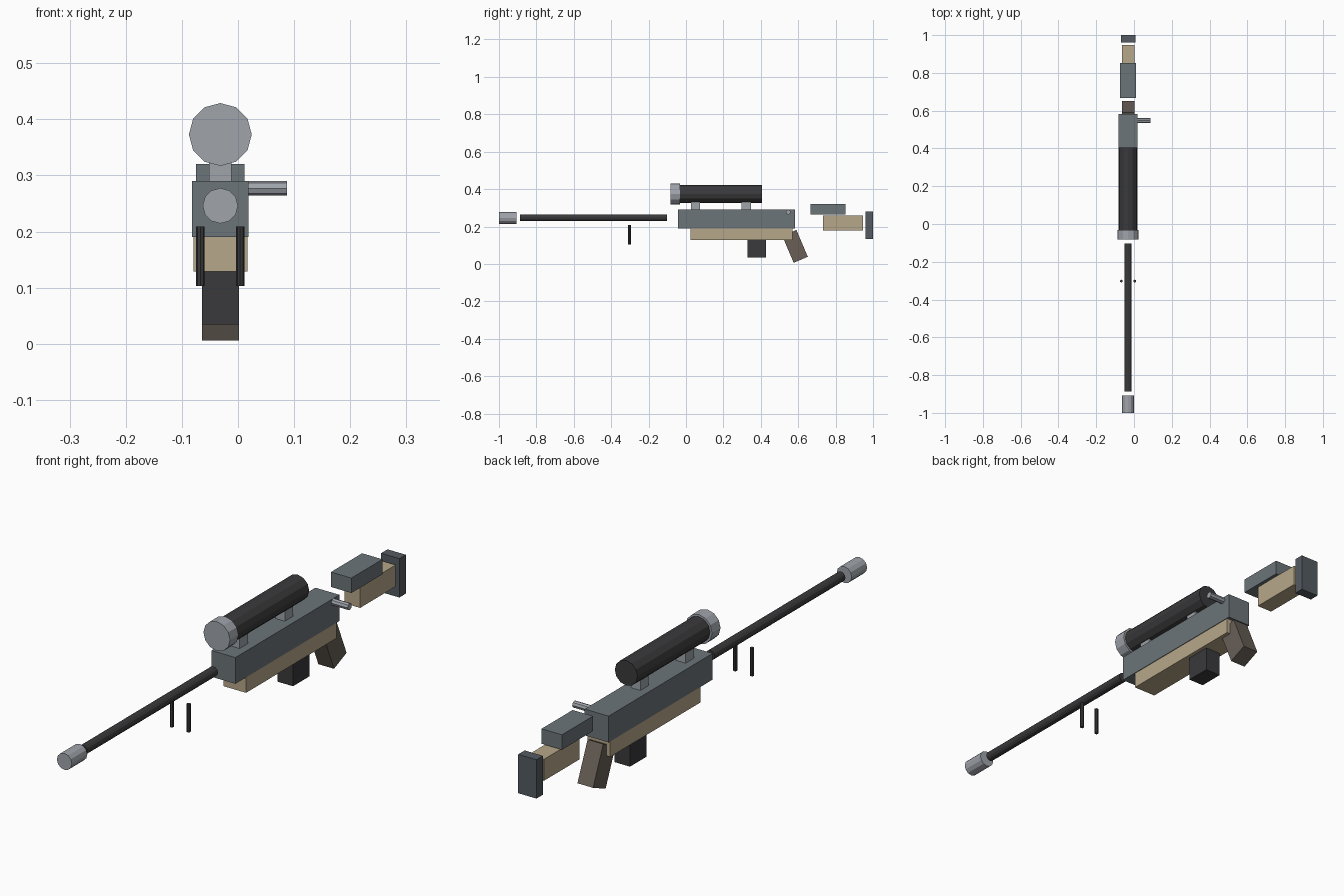
import bpy
from math import radians

if "Cube" in bpy.data.objects:
    bpy.data.objects.remove(bpy.data.objects["Cube"])

CX = -0.0315  # centre line of the rifle


def material(name, r, g, b):
    m = bpy.data.materials.new(name)
    m.diffuse_color = (*[(c / 255) ** 2.2 for c in (r, g, b)], 1)
    m.use_nodes = True
    m.node_tree.nodes["Principled BSDF"].inputs["Base Color"].default_value = m.diffuse_color
    return m


STEEL = material("steel", 108, 116, 120)
TAN = material("tan", 182, 166, 136)
BLACK = material("black", 60, 60, 62)
BROWN = material("brown", 104, 95, 87)
PAD = material("pad_grey", 84, 91, 97)
LIGHT = material("light_grey", 158, 163, 170)


def finish(name, mat):
    ob = bpy.context.object
    ob.name = ob.data.name = name
    ob.data.materials.append(mat)
    return ob


def box(name, mat, width, y0, y1, z0, z1, tilt=0):
    bpy.ops.mesh.primitive_cube_add(size=1, location=(CX, (y0 + y1) / 2, (z0 + z1) / 2))
    ob = finish(name, mat)
    ob.scale = (width, y1 - y0, z1 - z0)
    ob.rotation_euler.x = radians(tilt)
    return ob


def rod(name, mat, radius, length, centre, axis, sides=12):
    rot = {"x": (0, radians(90), 0), "y": (radians(90), 0, 0), "z": (0, 0, 0)}[axis]
    bpy.ops.mesh.primitive_cylinder_add(vertices=sides, radius=radius, depth=length,
                                        location=centre, rotation=rot)
    return finish(name, mat)


def rod_y(name, mat, radius, y0, y1, z):
    return rod(name, mat, radius, y1 - y0, (CX, (y0 + y1) / 2, z), "y")


# receiver and fore-end
box("receiver", STEEL, 0.101, -0.043, 0.583, 0.19, 0.29)
box("lower_stock", TAN, 0.096, 0.025, 0.57, 0.129, 0.2)
box("magazine", BLACK, 0.066, 0.329, 0.429, 0.034, 0.15)
box("grip", BROWN, 0.066, 0.542, 0.624, 0.016, 0.172, tilt=23)

# barrel and muzzle
rod_y("barrel", BLACK, 0.0185, -0.888, -0.102, 0.247)
rod_y("muzzle", LIGHT, 0.0315, -1.0, -0.907, 0.246)

# scope with two mounts
rod_y("scope_tube", BLACK, 0.048, -0.035, 0.405, 0.373)
rod_y("scope_bell", LIGHT, 0.056, -0.083, -0.032, 0.373)
for i, y in enumerate((0.051, 0.323)):
    box(f"scope_mount_{i + 1}", LIGHT, 0.04, y - 0.025, y + 0.025, 0.28, 0.335)

# bolt handle on the right side
rod("bolt_handle", LIGHT, 0.013, 0.1, (0.0375, 0.547, 0.277), "x", 8)

# rear stock
box("cheek_rest", STEEL, 0.086, 0.666, 0.853, 0.263, 0.32)
box("rear_stock", TAN, 0.066, 0.733, 0.947, 0.178, 0.26)
box("butt_pad", PAD, 0.077, 0.961, 1.0, 0.132, 0.28)

# bipod legs
for side, s in (("left", -1), ("right", 1)):
    rod(f"bipod_leg_{side}", BLACK, 0.0075, 0.106, (CX + s * 0.0355, -0.302, 0.156), "z", 8)
